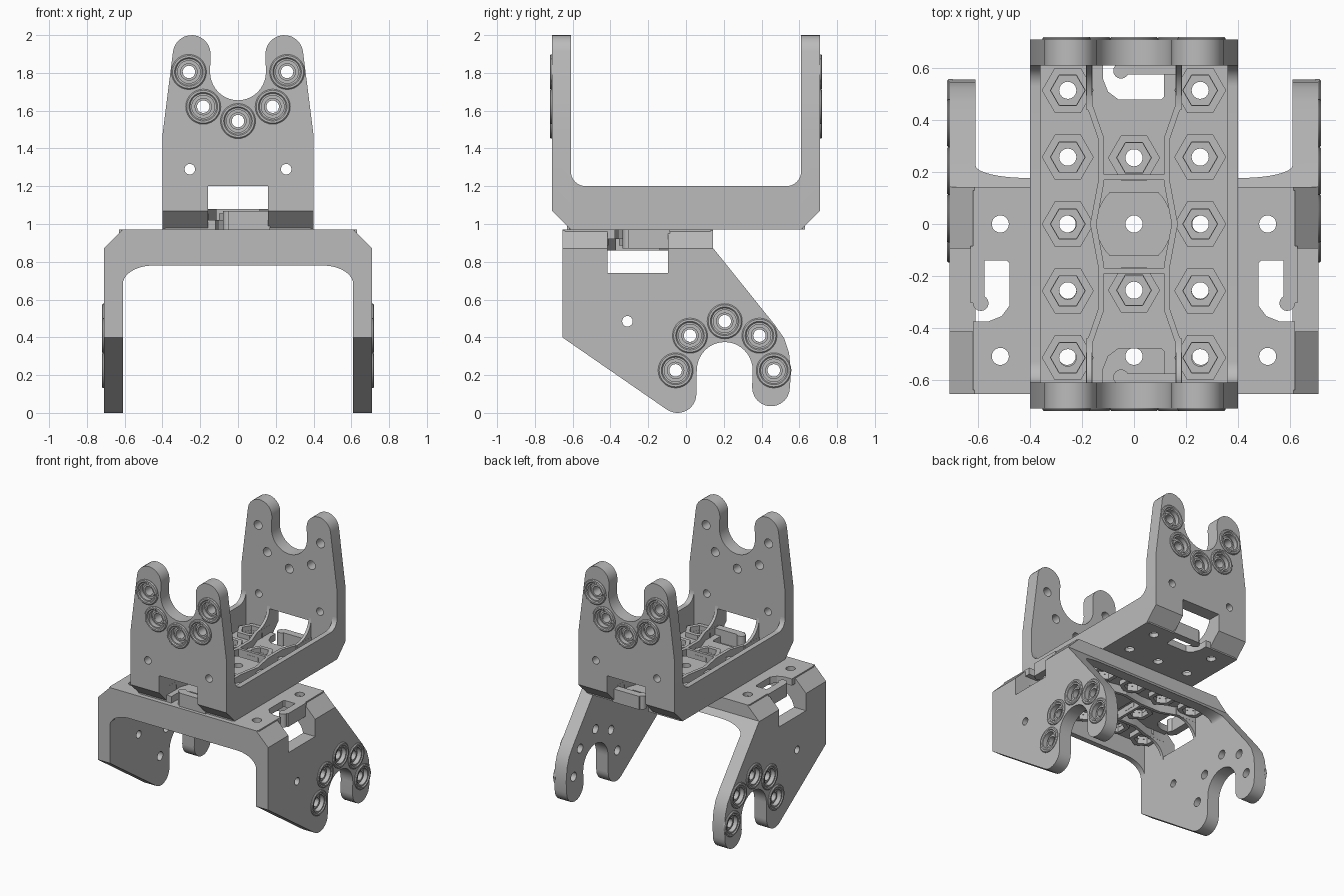
import bpy, bmesh
from math import sin, cos, radians, tau
from mathutils import Matrix

cube = bpy.data.objects.get("Cube")
if cube:
    bpy.data.objects.remove(cube)

grey = bpy.data.materials.new("plain_grey")
grey.use_nodes = True
grey.diffuse_color = (0.5, 0.5, 0.5, 1)
grey.node_tree.nodes["Principled BSDF"].inputs["Base Color"].default_value = (0.5, 0.5, 0.5, 1)


def arc(cx, cy, rx, ry, start, end, steps=12):
    angles = [radians(start + (end - start) * i / steps) for i in range(steps + 1)]
    return [(cx + rx * cos(a), cy + ry * sin(a)) for a in angles]


def ngon(cx, cy, r, sides=24):
    return arc(cx, cy, r, r, 0, 360, sides)[:-1]


def box(x0, x1, y0, y1):
    return [(x0, y0), (x1, y0), (x1, y1), (x0, y1)]


def prism(bm, points, axis, lo, hi):
    """Extrude a flat outline along one axis."""
    place = {"X": lambda p, d: (d, *p), "Y": lambda p, d: (p[0], d, p[1]), "Z": lambda p, d: (*p, d)}[axis]
    low = [bm.verts.new(place(p, lo)) for p in points]
    high = [bm.verts.new(place(p, hi)) for p in points]
    faces = [bm.faces.new(low), bm.faces.new(high)]
    for i in range(len(points)):
        j = (i + 1) % len(points)
        faces.append(bm.faces.new((low[i], low[j], high[j], high[i])))
    bmesh.ops.recalc_face_normals(bm, faces=faces)


def tube(bm, cx, cz, profile, sides=28):
    """Ring around a y-directed axis from a closed (radius, y) profile."""
    loops = [[bm.verts.new((x, y, z)) for x, z in ngon(cx, cz, r, sides)] for r, y in profile]
    faces = []
    for k, a in enumerate(loops):
        b = loops[(k + 1) % len(loops)]
        for i in range(sides):
            j = (i + 1) % sides
            faces.append(bm.faces.new((a[i], a[j], b[j], b[i])))
    bmesh.ops.recalc_face_normals(bm, faces=faces)


def part(name, bm, matrix):
    mesh = bpy.data.meshes.new(name)
    bm.to_mesh(mesh)
    bm.free()
    mesh.materials.append(grey)
    obj = bpy.data.objects.new(name, mesh)
    bpy.context.collection.objects.link(obj)
    obj.matrix_world = matrix
    return obj


def activate(obj):
    bpy.context.view_layer.update()
    bpy.ops.object.select_all(action="DESELECT")
    obj.select_set(True)
    bpy.context.view_layer.objects.active = obj


def boolean(obj, bm, operation="DIFFERENCE"):
    cutter = part("cutter", bm, obj.matrix_world.copy())
    cutter.hide_render = True
    mod = obj.modifiers.new("cut", "BOOLEAN")
    mod.operation, mod.object, mod.solver, mod.use_self = operation, cutter, "EXACT", True
    activate(obj)
    bpy.ops.object.modifier_apply(modifier=mod.name)
    bpy.data.objects.remove(cutter)


def finish(obj, mirror=None):
    activate(obj)
    bpy.ops.object.shade_smooth_by_angle(angle=radians(30))
    if mirror:
        mod = obj.modifiers.new("mirror", "MIRROR")
        mod.use_axis = [a in mirror for a in "XYZ"]
        mod.use_mirror_merge = False


def fillet_strip(bm, x0, x1, start, height, a, b):
    """Upright strip along y that curves up into the end wall."""
    points = [(start, 0), (0.615, 0), (0.615, height + b)]
    points += arc(0.61 - a, height + b, a, b, 0, -90, 10) + [(start, height)]
    prism(bm, points, "X", x0, x1)


def socket_cutters(holes):
    bm = bmesh.new()
    for x, y in holes:
        prism(bm, ngon(x, y, 0.033), "Z", -0.1, 0.2)
    return bm


def build_bracket(name, M, outline, centre, small_holes, rails):
    cu, ch = centre
    ring_spots = [(cu + 0.26 * cos(t), ch + 0.26 * sin(t)) for t in map(radians, range(180, 361, 45))]

    # End walls with chamfered heel, window, bolt holes and counterbores
    bm = bmesh.new()
    prism(bm, outline, "Y", 0.61, 0.71)
    wall = part(name + "_end_walls", bm, M)
    bm = bmesh.new()
    prism(bm, [(0.60, -0.01), (0.73, 0.12), (0.73, -0.01)], "X", -1, 1)
    boolean(wall, bm)
    bm = bmesh.new()
    prism(bm, box(-0.16, 0.16, -0.1, 0.23), "Y", 0.5, 0.8)
    for u, h in small_holes:
        prism(bm, ngon(u, h, 0.028), "Y", 0.5, 0.8)
    for u, h in ring_spots:
        prism(bm, ngon(u, h, 0.033), "Y", 0.5, 0.8)
    boolean(wall, bm)
    bm = bmesh.new()
    for u, h in ring_spots:
        prism(bm, ngon(u, h, 0.06, 28), "Y", 0.68, 0.8)
    boolean(wall, bm)
    finish(wall, "Y")

    # Raised rings round the bolt holes
    bm = bmesh.new()
    for u, h in ring_spots:
        tube(bm, u, h, [(0.093, 0.70), (0.093, 0.715), (0.087, 0.721), (0.076, 0.721), (0.07, 0.714), (0.06, 0.714), (0.06, 0.70)])
        tube(bm, u, h, [(0.046, 0.675), (0.046, 0.69), (0.033, 0.69), (0.033, 0.675)])
    finish(part(name + "_bolt_rings", bm, M), "Y")

    # Side rails
    for label, args, limit in rails:
        bm = bmesh.new()
        fillet_strip(bm, *args)
        rail = part(name + "_" + label, bm, M)
        if limit:
            bm = bmesh.new()
            prism(bm, limit, "Y", -1, 1)
            boolean(rail, bm, "INTERSECT")
        finish(rail, "Y")

    # Floor plate with hook cutouts, hexagon sockets and through holes
    side = [(s * 0.255, k * 0.2575) for s in (-1, 1) for k in range(-2, 3)]
    hexes = side + [(0, -0.255), (0, 0.255)]
    bm = bmesh.new()
    prism(bm, box(-0.385, 0.385, -0.62, 0.62), "Z", 0, 0.05)
    plate = part(name + "_floor", bm, M)
    bm = bmesh.new()
    for s in (-1, 1):
        prism(bm, [(-0.12, s * 0.65), (0.115, s * 0.65), (0.115, s * 0.49), (0.105, s * 0.48),
                   (-0.06, s * 0.48), (-0.10, s * 0.51), (-0.12, s * 0.56)], "Z", -0.1, 0.2)
    boolean(plate, bm)
    bm = bmesh.new()
    for x, y in hexes:
        prism(bm, ngon(x, y, 0.065, 6), "Z", 0.03, 0.2)
    boolean(plate, bm)
    boolean(plate, socket_cutters(hexes + [(0, 0)]))
    finish(plate)

    bm = bmesh.new()
    for x, y in hexes:
        prism(bm, ngon(x, y, 0.1, 6), "Z", 0.04, 0.085)
    sockets = part(name + "_hex_sockets", bm, M)
    bm = bmesh.new()
    for x, y in hexes:
        prism(bm, ngon(x, y, 0.067, 6), "Z", 0, 0.2)
    boolean(sockets, bm)
    finish(sockets)

    # Central boss
    bm = bmesh.new()
    prism(bm, arc(0, 0, 0.145, 0.16, -50, 50) + arc(0, 0, 0.145, 0.16, 130, 230), "Z", 0.04, 0.08)
    boss = part(name + "_centre_boss", bm, M)
    boolean(boss, socket_cutters([(0, 0)]))
    finish(boss)

    # Winding ribs, their end gussets and cross walls
    bm = bmesh.new()
    path = [(0.16, 0.61), (0.16, 0.46), (0.115, 0.33), (0.115, 0.16), (0.145, 0)]
    prism(bm, path + [(x + 0.024, y) for x, y in reversed(path)], "Z", 0, 0.11)
    fillet_strip(bm, 0.161, 0.183, 0.44, 0.11, 0.16, 0.14)
    prism(bm, box(0, 0.12, 0.17, 0.19), "Z", 0.04, 0.11)
    finish(part(name + "_ribs", bm, M), "XY")

    # Cable hooks in the windows
    bm = bmesh.new()
    prism(bm, box(-0.05, 0.17, 0.575, 0.63), "Z", 0, 0.1)
    prism(bm, ngon(-0.05, 0.59, 0.03, 16), "Z", 0, 0.1)
    finish(part(name + "_cable_hooks", bm, M), "Y")


def fork(centre, left, right, left_start, right_end):
    """Two rounded prongs with a round notch between them."""
    cu, ch = centre
    return (arc(cu + left[0], ch + left[1], 0.1, 0.1, left_start, 0)
            + arc(cu, ch, 0.148, 0.15, 180, 360, 20)
            + arc(cu + right[0], ch + right[1], 0.1, 0.1, 180, right_end))


# Upper bracket, opening upwards
top_centre = (0, 0.835)
top_outline = [(-0.4, 0), (-0.4, 0.5)] + fork(top_centre, (-0.245, 0.095), (0.245, 0.095), 172, 8) + [(0.4, 0.5), (0.4, 0)]
build_bracket("upper_bracket", Matrix.Translation((0, 0, 0.97)), top_outline, top_centre,
              [(-0.255, 0.32), (0.255, 0.32)],
              [("right_rail", (-0.4, -0.36, 0, 0.23, 0.08, 0.08), None),
               ("left_rail", (0.36, 0.4, 0, 0.23, 0.08, 0.08), None)])

# Lower bracket, turned a quarter and opening downwards
low_matrix = Matrix(((0, 1, 0, 0), (1, 0, 0, -0.255), (0, 0, -1, 0.97), (0, 0, 0, 1)))
low_centre = (0.46, 0.745)
low_outline = [(-0.4, 0), (-0.4, 0.57)] + fork(low_centre, (-0.25, 0.125), (0.245, 0.09), 124, 0)
low_outline += [(0.811, 0.75), (0.80, 0.65), (0.775, 0.575), (0.725, 0.504), (0.398, 0.097), (0.398, 0)]
slope = [(0.355, -0.1), (0.398, -0.1), (0.398, 0.097), (0.64, 0.40), (0.355, 0.40)]
build_bracket("lower_bracket", low_matrix, low_outline, low_centre, [(-0.055, 0.485)],
              [("front_rail", (-0.4, -0.36, 0, 0.19, 0.16, 0.10), None),
               ("back_rail", (0.34, 0.60, 0, 0.14, 0.20, 0.06), slope)])
